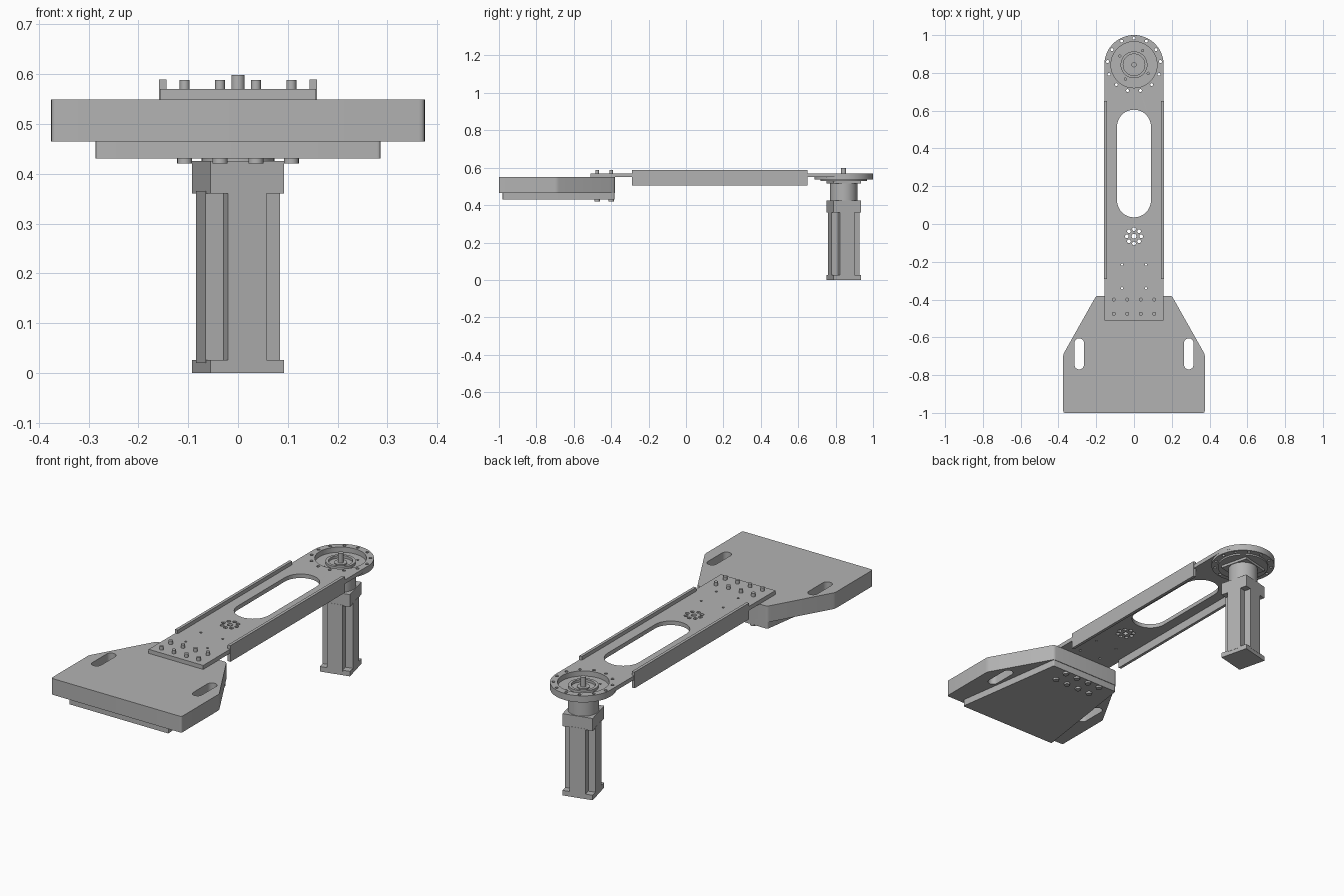
import bpy, bmesh, math
from math import sin, cos, pi
from mathutils import Vector

if "Cube" in bpy.data.objects:
    bpy.data.objects.remove(bpy.data.objects["Cube"], do_unlink=True)

# Single grey material
grey = bpy.data.materials.new("machined grey")
grey.use_nodes = True
grey.diffuse_color = (0.45, 0.45, 0.45, 1)
grey.node_tree.nodes["Principled BSDF"].inputs["Base Color"].default_value = grey.diffuse_color

PIVOT = (0, 0.843)
TILT = math.radians(14)


# Outline helpers, each returns a closed loop of 2D points
def arc(c, r, a0, a1, n):
    return [(c[0] + r * cos(a0 + (a1 - a0) * i / n), c[1] + r * sin(a0 + (a1 - a0) * i / n))
            for i in range(n + 1)]


def circle(c, r, n=32):
    return arc(c, r, 0, 2 * pi, n)[:-1]


def capsule(x, y0, y1, r):
    return arc((x, y1 - r), r, 0, pi, 16) + arc((x, y0 + r), r, pi, 2 * pi, 16)


def ring_of(c, r, count, hole, start=pi / 2):
    return [circle((c[0] + r * cos(start + 2 * pi * i / count),
                    c[1] + r * sin(start + 2 * pi * i / count)), hole, 12) for i in range(count)]


def mirrored(half):
    return half + [(-x, y) for x, y in reversed(half)]


def fillet(points, r):
    out = []
    for i, p in enumerate(points):
        p = Vector(p)
        a = p + (Vector(points[i - 1]) - p).normalized() * r
        b = p + (Vector(points[(i + 1) % len(points)]) - p).normalized() * r
        out += [tuple((1 - t) ** 2 * a + 2 * t * (1 - t) * p + t * t * b)
                for t in (0, 0.25, 0.5, 0.75, 1)]
    return out


def tilted(points):
    return [(PIVOT[0] + x * cos(TILT) - y * sin(TILT),
             PIVOT[1] + x * sin(TILT) + y * cos(TILT)) for x, y in points]


# Flat slab from an outline plus hole loops
def slab(name, loops, z0, z1):
    curve = bpy.data.curves.new(name, 'CURVE')
    curve.dimensions = '2D'
    curve.fill_mode = 'BOTH'
    curve.extrude = (z1 - z0) / 2
    for loop in loops:
        s = curve.splines.new('POLY')
        s.points.add(len(loop) - 1)
        for p, (x, y) in zip(s.points, loop):
            p.co = (x, y, 0, 1)
        s.use_cyclic_u = True
    ob = bpy.data.objects.new(name, curve)
    bpy.context.collection.objects.link(ob)
    bpy.ops.object.select_all(action='DESELECT')
    ob.select_set(True)
    bpy.context.view_layer.objects.active = ob
    bpy.ops.object.convert(target='MESH')
    ob = bpy.context.view_layer.objects.active
    ob.name = name
    bm = bmesh.new()
    bm.from_mesh(ob.data)
    bmesh.ops.remove_doubles(bm, verts=bm.verts, dist=1e-5)
    bmesh.ops.recalc_face_normals(bm, faces=bm.faces)
    bmesh.ops.translate(bm, verts=bm.verts, vec=(0, 0, (z0 + z1) / 2))
    bm.to_mesh(ob.data)
    bm.free()
    ob.data.materials.clear()
    ob.data.materials.append(grey)
    bpy.ops.object.shade_smooth_by_angle(angle=math.radians(30))
    return ob


def box(x0, x1, y0, y1):
    return [(x0, y0), (x1, y0), (x1, y1), (x0, y1)]


# Arm plate with its slot, hole pattern and round end
rim_holes = ring_of(PIVOT, 0.141, 13, 0.008)
hub = (0, -0.065)
arm_outline = arc(PIVOT, 0.157, 0, pi, 48) + [(-0.157, -0.51), (0.157, -0.51)]
small_holes = [circle((x, y), 0.006, 12) for x in (-0.063, 0.063) for y in (-0.215, -0.34)]
slab("arm_plate", [arm_outline, circle(PIVOT, 0.122, 64), capsule(0, 0.035, 0.605, 0.09),
                   circle(hub, 0.013, 16)] + rim_holes + ring_of(hub, 0.038, 8, 0.01) + small_holes,
     0.549, 0.57)

# Stiffening rails along both sides
for side, x in (("left", 0.1515), ("right", -0.1515)):
    slab(side + "_rail", [box(x - 0.0075, x + 0.0075, -0.29, 0.65)], 0.505, 0.589)

# Head block: slotted upper slab and tapered lower slab
upper = fillet(mirrored([(0.375, -1.0), (0.375, -0.69), (0.2, -0.38)]), 0.012)
slab("head_upper", [upper] + [capsule(x, -0.77, -0.605, 0.025) for x in (-0.29, 0.29)], 0.465, 0.549)
lower = fillet(mirrored([(0.287, -0.98), (0.2, -0.383)]), 0.008)
slab("head_lower", [lower], 0.43, 0.465)

# Bolts through the arm and head, with nuts below
for i, (x, y) in enumerate((x, y) for y in (-0.4, -0.475) for x in (-0.107, -0.036, 0.036, 0.107)):
    slab(f"bolt_{i}", [circle((x, y), 0.01, 20)], 0.565, 0.588)
    slab(f"nut_{i}", [circle((x, y), 0.015, 20)], 0.42, 0.432)

# Bearing mount at the pivot
slab("mount_ring", [circle(PIVOT, 0.157, 64), circle(PIVOT, 0.122, 64)] + rim_holes, 0.536, 0.549)
slab("mount_floor", [circle(PIVOT, 0.125, 64)] + ring_of(PIVOT, 0.088, 4, 0.006, pi / 4 + TILT),
     0.528, 0.543)
slab("bearing_ring", [circle(PIVOT, 0.071, 48), circle(PIVOT, 0.057, 48)], 0.54, 0.556)
slab("shaft_collar", [circle(PIVOT, 0.03, 32)], 0.54, 0.549)
slab("shaft", [circle(PIVOT, 0.0135, 24)], 0.53, 0.598)

# Gearbox and motor, turned slightly about the shaft
square = tilted(box(-0.076, 0.076, -0.076, 0.076))
slab("gearbox_flange", [square], 0.515, 0.53)
slab("gearbox", [circle(PIVOT, 0.073, 48)], 0.42, 0.52)
slab("motor_top", [square], 0.36, 0.425)
w, h = 0.04, 0.077
cross = [(h, -w), (h, w), (w, w), (w, h)]
cross = cross + [(-x, y) for x, y in reversed(cross[1:])] + [(-h, -w), (-w, -w), (-w, -h), (w, -h), (w, -w)]
slab("motor_body", [tilted(cross)], 0.02, 0.365)
slab("motor_base", [square], 0, 0.026)
